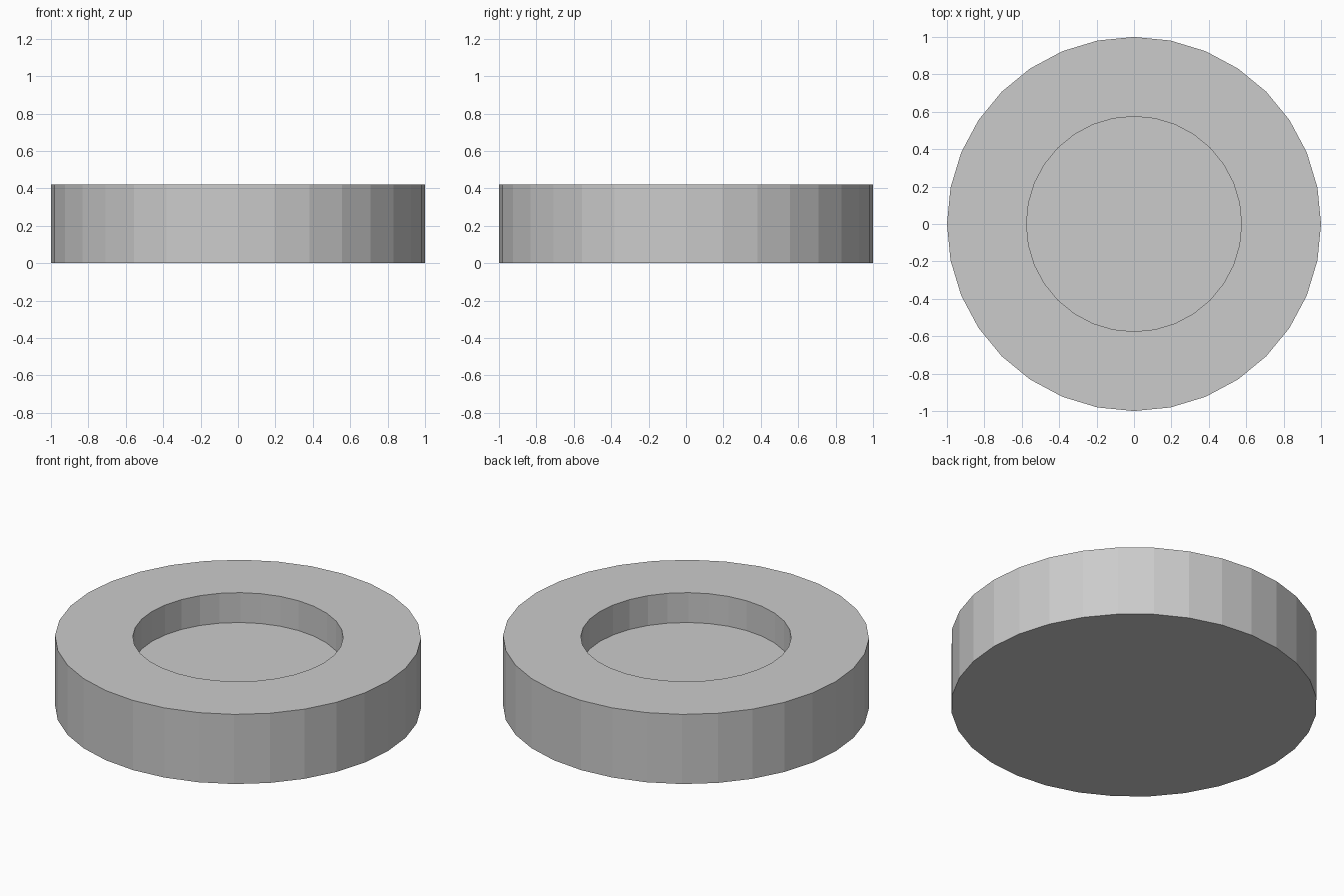
import bpy
import bmesh
from math import cos, sin, tau

if "Cube" in bpy.data.objects:
    bpy.data.objects.remove(bpy.data.objects["Cube"])

SIDES = 32
# Profile (radius, height) from the base edge to the recess floor
PROFILE = [(1.0, 0.0), (1.0, 0.42), (0.575, 0.42), (0.575, 0.24)]

bm = bmesh.new()
rings = [[bm.verts.new((r * cos(tau * i / SIDES), r * sin(tau * i / SIDES), z))
          for i in range(SIDES)] for r, z in PROFILE]

# Outer wall, rim and recess wall
for low, high in zip(rings, rings[1:]):
    for i in range(SIDES):
        j = (i + 1) % SIDES
        bm.faces.new((low[i], low[j], high[j], high[i]))

# Underside and recess floor
bm.faces.new(rings[0][::-1])
bm.faces.new(rings[-1])
bmesh.ops.recalc_face_normals(bm, faces=bm.faces[:])

mesh = bpy.data.meshes.new("recessed_disc")
bm.to_mesh(mesh)
bm.free()
bpy.context.collection.objects.link(bpy.data.objects.new("recessed_disc", mesh))
